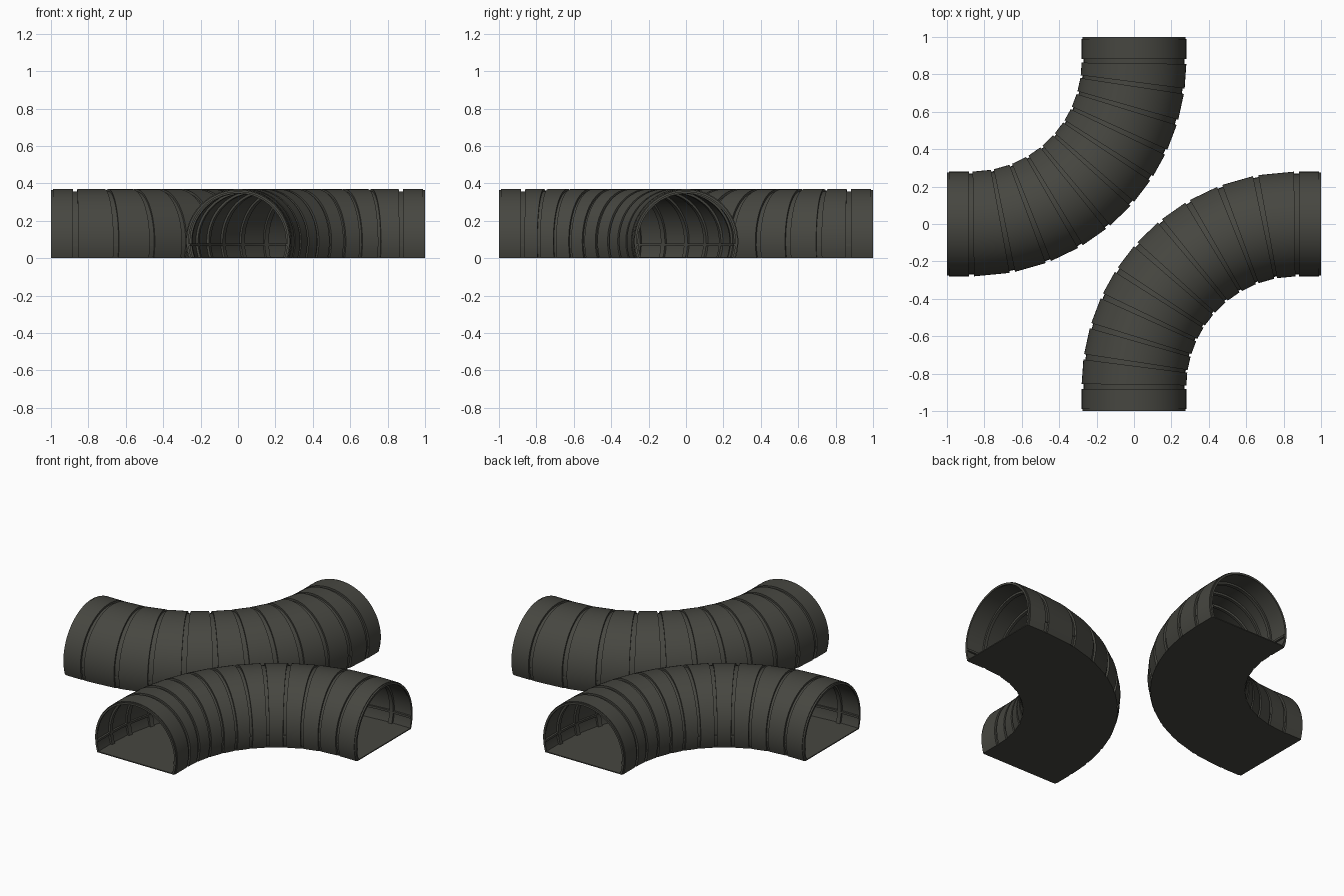
import bpy, bmesh, math

if "Cube" in bpy.data.objects:
    bpy.data.objects.remove(bpy.data.objects["Cube"])

R_BEND, STRAIGHT = 0.87, 0.13      # centre-line bend radius, straight stub length
AXIS_Z, R_TUBE = 0.09, 0.28        # tube axis height and outer radius
LENGTH = 2 * STRAIGHT + R_BEND * math.pi / 2

mat = bpy.data.materials.new("dark olive grey")
mat.diffuse_color = (0.062, 0.062, 0.052, 1)
mat.use_nodes = True
mat.node_tree.nodes["Principled BSDF"].inputs["Base Color"].default_value = mat.diffuse_color


def path(s):
    """Point on the centre line and its outward sideways direction."""
    a = min(max((s - STRAIGHT) / R_BEND, 0), math.pi / 2)
    n = (math.sin(a), -math.cos(a))
    extra = min(s - STRAIGHT, 0) + max(s - (LENGTH - STRAIGHT), 0)
    x = -R_BEND + R_BEND * n[0] + extra * math.cos(a)
    y = R_BEND + R_BEND * n[1] + extra * math.sin(a)
    return x, y, n


def sweep(name, stations, section, flip):
    """Bridge closed (side, height) sections along the path and cap the ends."""
    bm = bmesh.new()
    rings = []
    for s, r in stations:
        x, y, n = path(s)
        rings.append([bm.verts.new((x + n[0] * u, y + n[1] * u, z)) for u, z in section(r)])
    for a, b in zip(rings, rings[1:]):
        for i in range(len(a)):
            j = (i + 1) % len(a)
            bm.faces.new((a[i], a[j], b[j], b[i]))
    for ring in (rings[0], rings[-1]):
        h = len(ring) // 2
        for i in range(h - 1):
            bm.faces.new((ring[i], ring[i + 1], ring[-2 - i], ring[-1 - i]))
    bmesh.ops.recalc_face_normals(bm, faces=bm.faces)
    mesh = bpy.data.meshes.new(name)
    bm.to_mesh(mesh)
    bm.free()
    mesh.materials.append(mat)
    obj = bpy.data.objects.new(name, mesh)
    bpy.context.collection.objects.link(obj)
    if flip:
        obj.rotation_euler.z = math.pi
    bpy.ops.object.select_all(action='DESELECT')
    obj.select_set(True)
    bpy.context.view_layer.objects.active = obj
    bpy.ops.object.shade_smooth_by_angle(angle=math.radians(30))
    return obj


def arc(r, count=48):
    """Circle of radius r cut off at the ground."""
    low = math.asin(AXIS_Z / r)
    out = []
    for i in range(count + 1):
        t = -low + (math.pi + 2 * low) * i / count
        out.append((r * math.cos(t), max(0, AXIS_Z + r * math.sin(t))))
    return out


def shell_section(r):
    return arc(r) + arc(r - 0.012)[::-1]


def box_section(u0, u1, z0, z1):
    return lambda r: [(u0, z0), (u1, z0), (u1, z1), (u0, z1)]


# panel joints along the bend, recessed as grooves outside and ribs inside
joints = [0, 11, 21, 30.5, 39.5, 48.5, 57, 65, 73.5, 82, 90]
HALF = 0.011
stations = [(0, R_TUBE - 0.004), (0.01, R_TUBE - 0.004), (0.01, R_TUBE)]
for deg in joints:
    g = STRAIGHT + R_BEND * math.radians(deg)
    stations += [(g - HALF, R_TUBE), (g - HALF, R_TUBE - 0.012),
                 (g + HALF, R_TUBE - 0.012), (g + HALF, R_TUBE)]
stations += [(LENGTH - 0.01, R_TUBE), (LENGTH - 0.01, R_TUBE - 0.004), (LENGTH, R_TUBE - 0.004)]
plain = [(0, 0), (STRAIGHT, 0)]
plain += [(STRAIGHT + R_BEND * math.radians(5 * k), 0) for k in range(1, 19)] + [(LENGTH, 0)]

# two identical curved tunnels, the second turned half a circle
for label, flip in (("back_left", False), ("front_right", True)):
    sweep(label + "_tunnel_shell", stations, shell_section, flip)
    sweep(label + "_tunnel_floor", plain, box_section(-0.262, 0.262, 0, 0.006), flip)
    # low rails along the inner walls
    for side, name in ((1, "outer"), (-1, "inner")):
        sweep(f"{label}_{name}_wall_rail", plain,
              box_section(side * 0.255, side * 0.27, 0.065, 0.078), flip)
